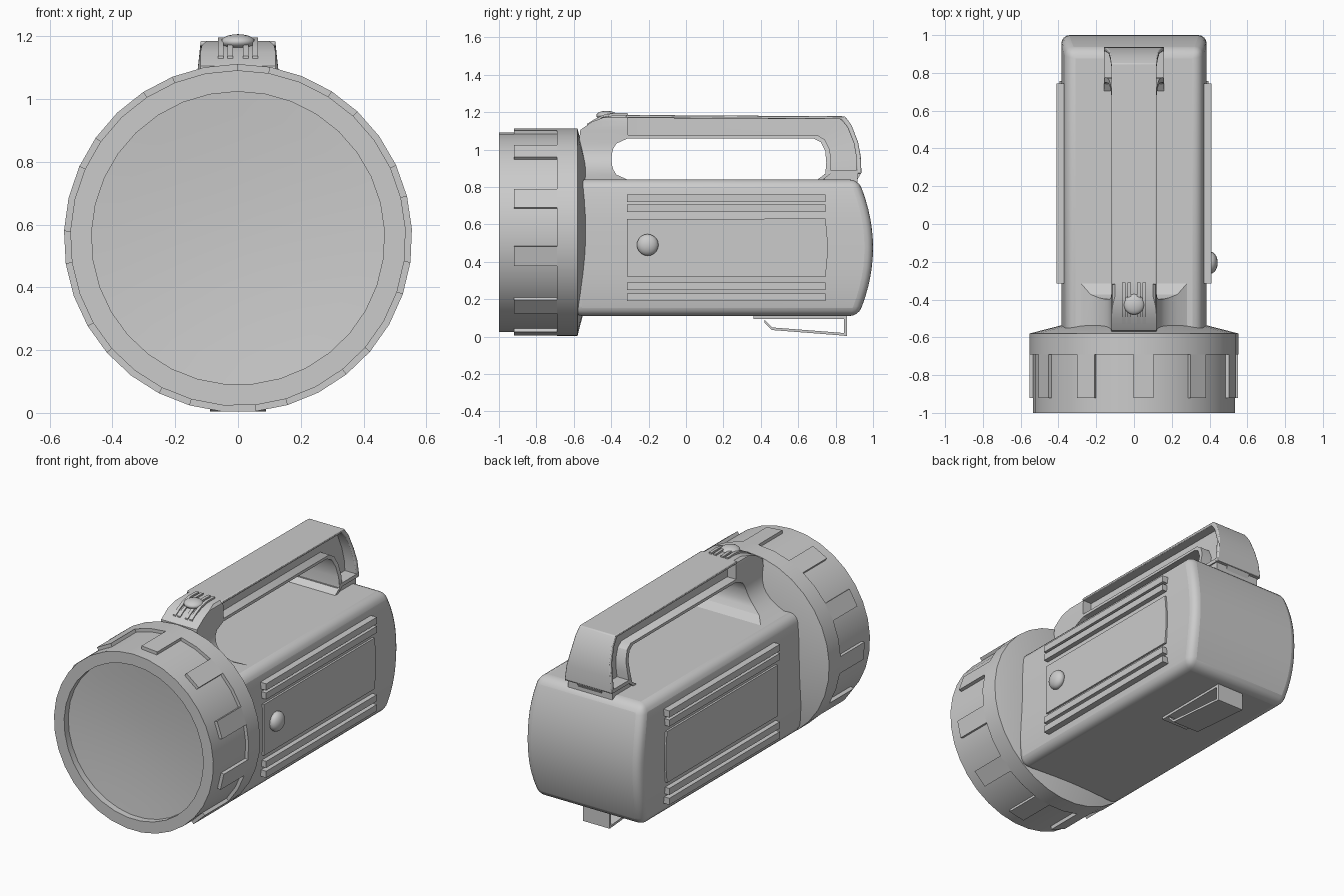
import bpy, bmesh
from math import sin, cos, radians, pi

if "Cube" in bpy.data.objects:
    bpy.data.objects.remove(bpy.data.objects["Cube"])

def make(name, lofts, bevel=0, seg=2, angle=35):
    """Each loft is a list of cross-sections with equal point counts."""
    bm = bmesh.new()
    for secs in lofts:
        rows = [[bm.verts.new(p) for p in s] for s in secs]
        n = len(rows[0])
        for a, b in zip(rows, rows[1:]):
            for i in range(n):
                bm.faces.new((a[i], a[(i + 1) % n], b[(i + 1) % n], b[i]))
        bm.faces.new(rows[0])
        bm.faces.new(rows[-1])
    bmesh.ops.recalc_face_normals(bm, faces=bm.faces)
    me = bpy.data.meshes.new(name)
    bm.to_mesh(me)
    bm.free()
    ob = bpy.data.objects.new(name, me)
    bpy.context.collection.objects.link(ob)
    if bevel:
        m = ob.modifiers.new("bevel", 'BEVEL')
        m.width, m.segments, m.limit_method, m.angle_limit = bevel, seg, 'ANGLE', radians(angle)
    bpy.ops.object.select_all(action='DESELECT')
    ob.select_set(True)
    bpy.context.view_layer.objects.active = ob
    bpy.ops.object.shade_smooth_by_angle(angle=radians(32))
    return ob

def box(x0, x1, y0, y1, z0, z1):
    return [[(x, y0, z0), (x, y1, z0), (x, y1, z1), (x, y0, z1)] for x in (x0, x1)]

def slab(w, y0, y1, z):
    return [(-w, y0, z), (w, y0, z), (w, y1, z), (-w, y1, z)]

def dome(name, loc, scale):
    bpy.ops.mesh.primitive_uv_sphere_add(segments=20, ring_count=10, location=loc)
    ob = bpy.context.object
    ob.name, ob.scale = name, scale
    bpy.ops.object.shade_smooth()

def strip(path, w, t, x=0):
    """Ribbon along a (y, z) path, centred on x, thickness t in z."""
    return [[(x - w, y, z), (x + w, y, z), (x + w, y, z + t), (x - w, y, z + t)] for y, z in path]

# Lamp head: turned profile around the y axis, 33 sides, shallow dished lens
CZ, N = 0.557, 33
def ring(y, r, deg):
    a = radians(deg)
    return (r * cos(a), y, CZ + r * sin(a))
STEP = 360 / N
START = 3 + STEP
head = [(-0.935, 0.05), (-0.938, 0.16), (-0.945, 0.29), (-0.953, 0.39), (-0.96, 0.467),
        (-1, 0.467), (-1, 0.535), (-0.69, 0.535), (-0.69, 0.555), (-0.58, 0.555), (-0.53, 0.36)]
make("lamp_head", [[[ring(y, r, START + k * STEP) for k in range(N)] for y, r in head]])

# Raised grip fingers between the notches
make("grip_fingers", [[[ring(y, r, START + (3 * k + d) * STEP)
                        for y, r in ((-0.92, 0.52), (-0.92, 0.555), (-0.685, 0.555), (-0.685, 0.52))]
                       for d in (0, 1)] for k in range(11)])

# Body: crowned sides, bulged back, front end buried in the head
body = []
for i in range(15):
    u = i / 7 - 1
    body.append(slab(0.385 - 0.03 * abs(u) ** 3, -0.6, 1.0 - 0.08 * u * u, 0.475 + 0.365 * u))
make("body", [body], 0.045, 4, 50)

# Side panels and ribs on both sides
ribs, panels = [], []
for s in (-1, 1):
    for z in (0.19, 0.25, 0.665, 0.72):
        ribs.append(box(s * 0.35, s * 0.41, -0.315, 0.745, z, z + 0.04))
    sides = []
    for x in (0.37, 0.395):
        pts = [(s * x, -0.315, 0.32)]
        pts += [(s * x, 0.745 + 0.012 * (1 - (u / 3) ** 2), 0.475 + u * 0.0517) for u in range(-3, 4)]
        sides.append(pts + [(s * x, -0.315, 0.63)])
    panels.append(sides)
make("side_ribs", ribs)
make("side_panels", panels)
dome("side_button", (0.405, -0.205, 0.49), (0.038, 0.058, 0.058))

# Neck: flares in a smooth curve from the body top up into the handle
neck = [(0.80, 0.30, -0.31)]
for i in range(9):
    a = i / 8
    z = 0.838 + 0.222 * a
    back = -0.31 - 0.088 * (1 - abs(2 * a - 1) ** 2.4) ** 0.5
    neck.append((z, 0.12 + 0.165 * (1 - a) ** 3, back))
neck = [slab(w, -0.57, b, z) for z, w, b in neck]
neck += [slab(w, f, -0.31, z) for z, w, f in
         ((1.105, 0.12, -0.565), (1.15, 0.12, -0.50), (1.172, 0.115, -0.44), (1.185, 0.10, -0.38))]
make("handle_neck", [neck])

# Handle: stations of inner point, outer point and half width
stations = [(-0.32, 1.06, -0.32, 1.185, 0.12), (0.68, 1.06, 0.85, 1.178, 0.12),
            (0.72, 1.04, 0.885, 1.13, 0.125), (0.745, 0.99, 0.92, 1.04, 0.135),
            (0.75, 0.93, 0.935, 0.96, 0.15), (0.745, 0.87, 0.938, 0.87, 0.16)]
def handle(st, t0, t1, k):
    secs = []
    for iy, iz, oy, oz, w in st:
        p, q = [(iy + (oy - iy) * t, iz + (oz - iz) * t) for t in (t0, t1)]
        secs.append([(-w * k, *p), (w * k, *p), (w * k, *q), (-w * k, *q)])
    return secs
make("handle_shell", [handle(stations, 0.87, 1, 1)], 0.006)
make("handle_inner_lip", [handle(stations + [(0.70, 0.838, 0.92, 0.838, 0.16)], 0, 0.14, 1)])
make("handle_core", [handle(stations + [(0.70, 0.83, 0.915, 0.83, 0.16)], 0.02, 0.98, 0.5)])
make("handle_foot", [box(-0.158, 0.158, 0.75, 0.936, 0.868, 0.89),
                     box(-0.15, 0.15, 0.74, 0.918, 0.82, 0.87)])

# Switch with small ribs on the front of the handle
ramp = [(-0.53, 1.125), (-0.49, 1.15), (-0.44, 1.174), (-0.38, 1.184), (-0.31, 1.182)]
make("switch_ribs", [strip(ramp, 0.009, 0.012, x) for x in (-0.055, -0.025, 0.025, 0.055)])
dome("switch_button", (0, -0.425, 1.182), (0.055, 0.055, 0.025))

# Belt clip under the body
clip = [(0.42, 0.075), (0.46, 0.035), (0.86, 0.004)]
make("belt_clip", [strip(clip, 0.09, 0.014),
                   box(-0.09, 0.09, 0.845, 0.86, 0.004, 0.12),
                   box(-0.09, 0.09, 0.36, 0.86, 0.095, 0.12)])
